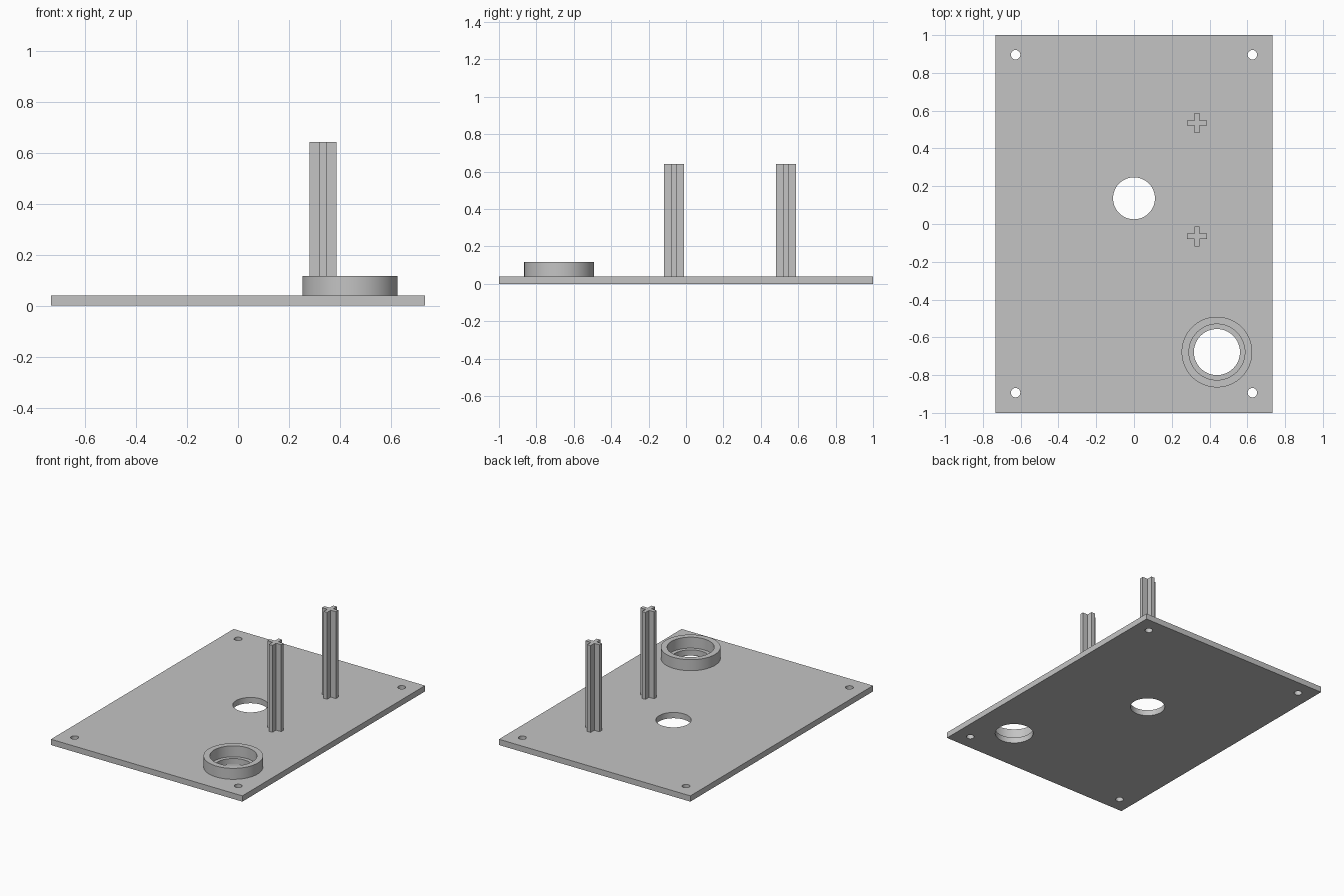
import bpy
import bmesh
from math import radians
from mathutils import Matrix

if "Cube" in bpy.data.objects:
    bpy.data.objects.remove(bpy.data.objects["Cube"])

PLATE_TOP = 0.04
RING_TOP = 0.116
POST_TOP = 0.642
RING = (0.439, -0.678)

grey = bpy.data.materials.new("plain grey")
grey.use_nodes = True
colour = (0.55, 0.55, 0.55, 1)
grey.diffuse_color = colour
grey.node_tree.nodes["Principled BSDF"].inputs["Base Color"].default_value = colour


def make_object(name, bm):
    bmesh.ops.recalc_face_normals(bm, faces=bm.faces)
    mesh = bpy.data.meshes.new(name)
    bm.to_mesh(mesh)
    bm.free()
    mesh.materials.append(grey)
    obj = bpy.data.objects.new(name, mesh)
    bpy.context.collection.objects.link(obj)
    return obj


def select_only(obj):
    bpy.ops.object.select_all(action="DESELECT")
    obj.select_set(True)
    bpy.context.view_layer.objects.active = obj


def smooth(obj):
    select_only(obj)
    bpy.ops.object.shade_smooth_by_angle(angle=radians(30))


def add_cylinder(bm, centre, radius, bottom, top, sides=64):
    place = Matrix.Translation((*centre, (bottom + top) / 2))
    bmesh.ops.create_cone(bm, cap_ends=True, segments=sides, radius1=radius,
                          radius2=radius, depth=top - bottom, matrix=place)


def cut(target, holes):
    bm = bmesh.new()
    for centre, radius in holes:
        add_cylinder(bm, centre, radius, -0.1, 0.3)
    cutter = make_object("hole_cutter", bm)
    cutter.hide_render = True
    mod = target.modifiers.new("holes", "BOOLEAN")
    mod.operation = "DIFFERENCE"
    mod.solver = "EXACT"
    mod.object = cutter
    select_only(target)
    bpy.ops.object.modifier_apply(modifier=mod.name)
    bpy.data.objects.remove(cutter)


# Base plate with corner screw holes, a centre hole and the ring's hole
bm = bmesh.new()
bmesh.ops.create_cube(bm, size=1, matrix=Matrix.Translation((0, 0, PLATE_TOP / 2))
                      @ Matrix.Diagonal((1.467, 2, PLATE_TOP, 1)))
plate = make_object("base_plate", bm)
screw_holes = [((x, y), 0.025) for x in (-0.627, 0.627) for y in (-0.893, 0.896)]
cut(plate, screw_holes + [((0, 0.136), 0.111), (RING, 0.122)])
smooth(plate)

# Raised collar, wider inside than the hole so that a ledge shows
bm = bmesh.new()
add_cylinder(bm, RING, 0.187, PLATE_TOP, RING_TOP, 96)
collar = make_object("collar_ring", bm)
cut(collar, [(RING, 0.148)])
smooth(collar)


# Posts with a plus-shaped section
def make_post(name, x, y, arm=0.053, half=0.0135):
    corner = [(arm, -half), (arm, half), (half, half)]
    bm = bmesh.new()
    verts = []
    for turn in range(4):
        spin = Matrix.Rotation(radians(90 * turn), 4, "Z")
        for px, py in corner:
            verts.append(bm.verts.new(Matrix.Translation((x, y, PLATE_TOP)) @ spin
                                      @ Matrix.Translation((px, py, 0)).translation))
    base = bm.faces.new(verts)
    top = bmesh.ops.extrude_face_region(bm, geom=[base], use_keep_orig=True)
    moved = [g for g in top["geom"] if isinstance(g, bmesh.types.BMVert)]
    bmesh.ops.translate(bm, verts=moved, vec=(0, 0, POST_TOP - PLATE_TOP))
    return make_object(name, bm)


make_post("front_post", 0.333, -0.065)
make_post("back_post", 0.333, 0.534)
